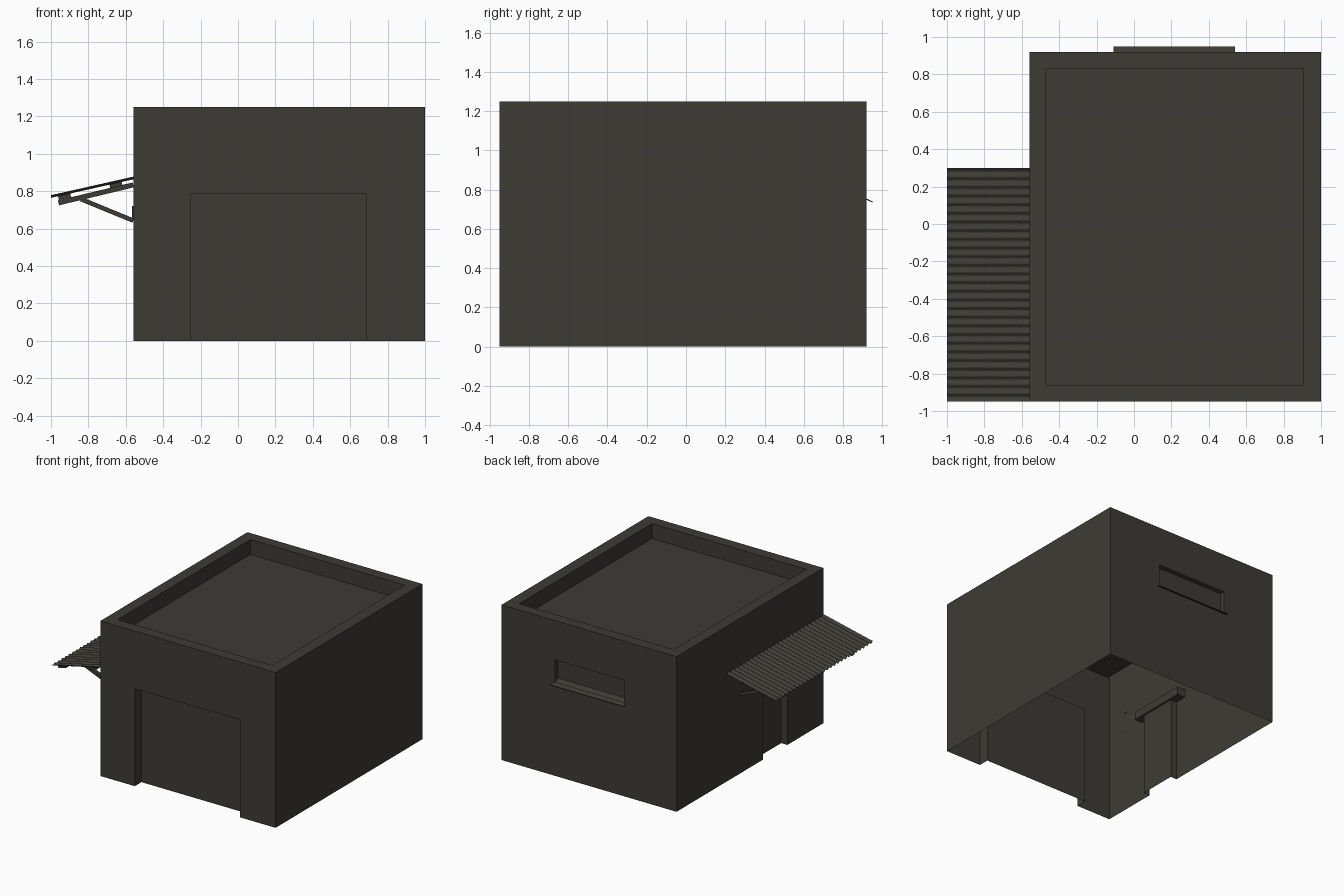
import bpy, bmesh, math
from mathutils import Vector, Matrix

if "Cube" in bpy.data.objects:
    bpy.data.objects.remove(bpy.data.objects["Cube"])

mat = bpy.data.materials.new("dark olive grey")
mat.diffuse_color = (0.046, 0.044, 0.036, 1)
mat.use_nodes = True
mat.node_tree.nodes["Principled BSDF"].inputs["Base Color"].default_value = mat.diffuse_color


def finish(name, bm):
    me = bpy.data.meshes.new(name)
    bm.to_mesh(me)
    bm.free()
    me.materials.append(mat)
    ob = bpy.data.objects.new(name, me)
    bpy.context.collection.objects.link(ob)
    return ob


def panel(bm, origin, u, v, w, h, hole=None, depth=0.0):
    """Rectangle with an optional sunken panel; hole = (u0, u1, v0, v1)."""
    o, u, v = Vector(origin), Vector(u), Vector(v)
    n = u.cross(v)

    def quad(*pts):
        bm.faces.new([bm.verts.new(o + u * a + v * b - n * c) for a, b, c in pts])

    def flat(a0, a1, b0, b1, c=0.0):
        if a1 - a0 > 1e-5 and b1 - b0 > 1e-5:
            quad((a0, b0, c), (a1, b0, c), (a1, b1, c), (a0, b1, c))

    if not hole:
        return flat(0, w, 0, h)
    a0, a1, b0, b1 = hole
    flat(0, a0, 0, h)
    flat(a1, w, 0, h)
    flat(a0, a1, 0, b0)
    flat(a0, a1, b1, h)
    flat(a0, a1, b0, b1, depth)
    d = depth
    quad((a0, b0, 0), (a0, b0, d), (a0, b1, d), (a0, b1, 0))
    quad((a1, b0, d), (a1, b0, 0), (a1, b1, 0), (a1, b1, d))
    quad((a0, b1, d), (a1, b1, d), (a1, b1, 0), (a0, b1, 0))
    if b0 > 0:
        quad((a0, b0, 0), (a1, b0, 0), (a1, b0, d), (a0, b0, d))


X0, X1, Y0, Y1, H = -0.56, 1.0, -0.95, 0.92, 1.25
W, D = X1 - X0, Y1 - Y0

# Building shell, open underneath, with sunken doors, window and flat roof
bm = bmesh.new()
Z = (0, 0, 1)
panel(bm, (X0, Y0, 0), (1, 0, 0), Z, W, H, (0.305, 1.245, 0, 0.785), 0.085)
panel(bm, (X1, Y0, 0), (0, 1, 0), Z, D, H)
panel(bm, (X1, Y1, 0), (-1, 0, 0), Z, W, H, (0.475, 1.095, 0.755, 0.935), 0.04)
panel(bm, (X0, Y1, 0), (0, -1, 0), Z, D, H, (1.10, 1.41, 0, 0.66), 0.055)
panel(bm, (X0, Y0, H), (1, 0, 0), (0, 1, 0), W, D, (0.09, W - 0.095, 0.09, D - 0.09), 0.12)
bmesh.ops.remove_doubles(bm, verts=bm.verts, dist=1e-4)
finish("building_shell", bm)


def beam(name, p, q, y, width, thick):
    """Box along the line p-q in the xz plane, centred on y."""
    p, q = Vector((p[0], y, p[1])), Vector((q[0], y, q[1]))
    d = q - p
    bm = bmesh.new()
    bmesh.ops.create_cube(bm, size=1)
    bmesh.ops.scale(bm, verts=bm.verts, vec=(d.length, width, thick))
    m = Matrix.Translation((p + q) / 2) @ Matrix.Rotation(-math.atan2(d.z, d.x), 4, 'Y')
    bmesh.ops.transform(bm, matrix=m, verts=bm.verts)
    return finish(name, bm)


# Sloped window sill and side door lintel
sill = beam("window_sill", (-0.11, 0.753), (0.54, 0.753), 0.915, 0.07, 0.006)
for vert in sill.data.vertices:
    vert.co.z -= (vert.co.y - 0.915) * 0.45
beam("side_door_lintel", (-0.567, 0.688), (-0.49, 0.688), -0.33, 0.49, 0.065)

# Corrugated awning sheet
A0, A1, WAVES, SEG = -0.95, 0.30, 27, 8
bm = bmesh.new()
prev = None
for i in range(WAVES * SEG + 1):
    y = A0 + (A1 - A0) * i / (WAVES * SEG)
    dz = 0.007 * math.cos(2 * math.pi * i / SEG)
    pair = [bm.verts.new((x, y, z + dz)) for x, z in ((-1.0, 0.772), (X0, 0.871))]
    if prev:
        f = bm.faces.new((prev[0], prev[1], pair[1], pair[0]))
        f.smooth = True
    prev = pair
finish("awning_sheet", bm)

# Awning purlins, rafters and struts
MID = (A0 + A1) / 2
beam("outer_purlin", (-0.96, 0.764), (-0.895, 0.779), MID, A1 - A0 - 0.06, 0.022)
beam("inner_purlin", (-0.685, 0.826), (-0.62, 0.841), MID, A1 - A0 - 0.06, 0.022)
for side, y in (("back", MID + 0.435), ("front", MID - 0.435)):
    beam(side + "_rafter", (-0.96, 0.738), (X0, 0.834), y, 0.035, 0.027)
    beam(side + "_strut", (-0.84, 0.758), (X0, 0.643), y, 0.03, 0.024)
